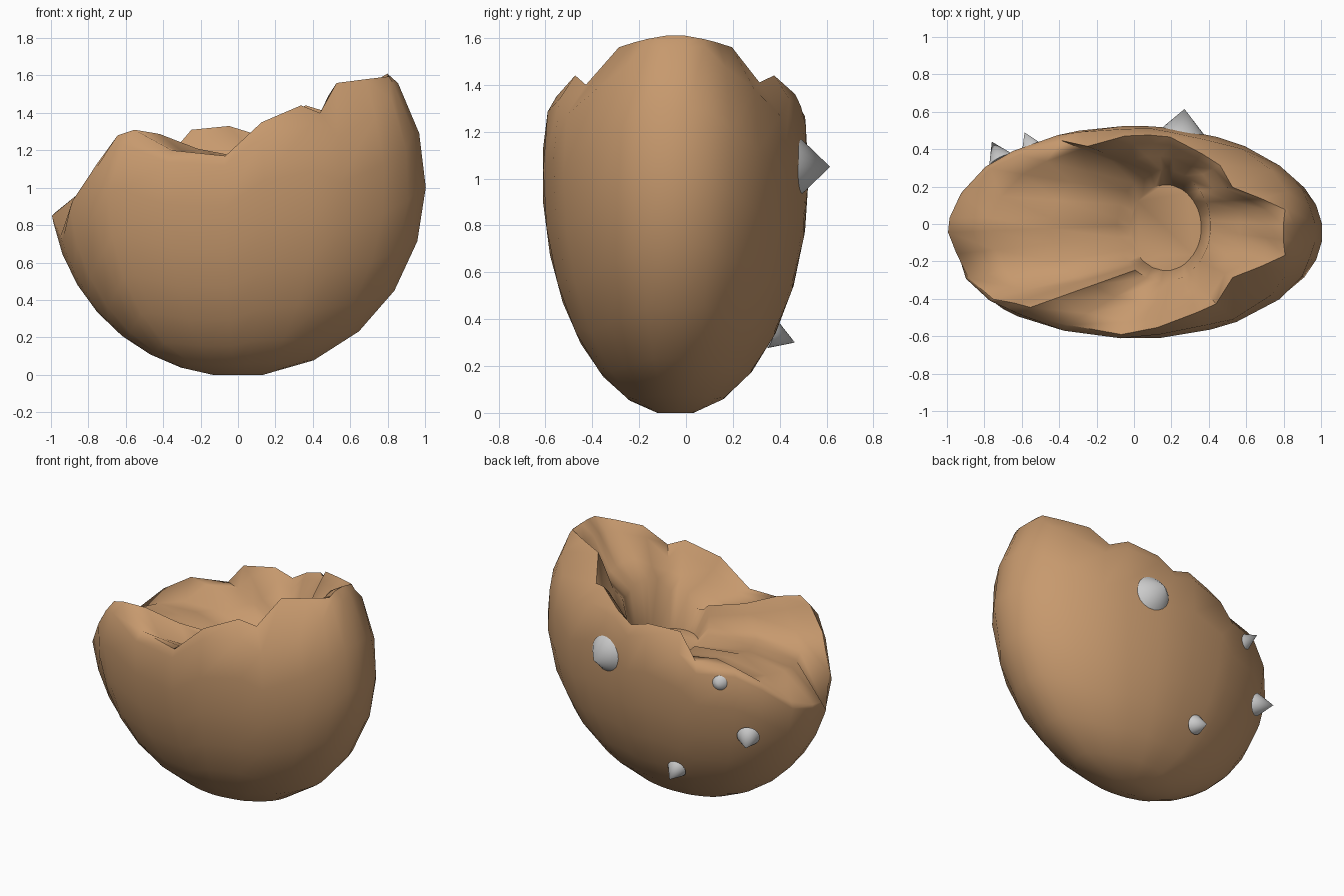
import bpy, bmesh, random
from math import radians, sin, cos, asin
from mathutils import Vector, Matrix

if "Cube" in bpy.data.objects:
    bpy.data.objects.remove(bpy.data.objects["Cube"])

random.seed(4)
CENTRE = Vector((0, -0.045, 1.02))
RADII = Vector((1.008, 0.57, 1.03))

# Broken rim: (longitude in degrees, height, inward bend)
RIM = [(-180, .85, 1), (-168, .74, 1), (-154, .93, .98), (-140, 1.13, .98), (-134, 1.28, .95),
       (-128, 1.31, .93), (-112, 1.20, .95), (-94, 1.17, .97), (-82, 1.35, .95),
       (-66, 1.44, .90), (-57, 1.40, .86), (-39, 1.56, .79), (-25, 1.58, .89),
       (-15, 1.595, 1), (-5, 1.61, .97), (5, 1.61, .97), (15, 1.595, 1),
       (25, 1.58, .89), (39, 1.56, .79), (54, 1.41, .84), (64, 1.44, .90),
       (78, 1.36, .97), (85, 1.29, .95), (93, 1.33, .95), (107, 1.31, .88),
       (114, 1.15, .95), (130, 1.15, .96), (142, 1.06, .97), (158, .91, .98), (172, .86, 1)]


def on_shell(lon, lat):
    return CENTRE + Vector((cos(lat) * cos(lon), cos(lat) * sin(lon), sin(lat))) * RADII


def latitude(z):
    return asin((z - CENTRE.z) / RADII.z)


def finish(obj_name, bm, angle):
    bmesh.ops.recalc_face_normals(bm, faces=bm.faces)
    mesh = bpy.data.meshes.new(obj_name)
    bm.to_mesh(mesh)
    bm.free()
    obj = bpy.data.objects.new(obj_name, mesh)
    bpy.context.collection.objects.link(obj)
    bpy.ops.object.select_all(action='DESELECT')
    obj.select_set(True)
    bpy.context.view_layer.objects.active = obj
    bpy.ops.object.shade_smooth_by_angle(angle=radians(angle))
    return obj


# Shell: ellipsoid bending in to the rim, thick rough lip, sloping shelf and a pit
bm = bmesh.new()
columns = []
STEPS = 7
low = radians(-82.5)
for deg, height, bend in RIM:
    lon = radians(deg)
    top = latitude(height - .03 - (1 - bend) * .7)
    points = [on_shell(lon, low + (top - low) * i / STEPS) for i in range(STEPS + 1)]
    rim = on_shell(lon, latitude(height))
    rim.x *= bend
    rim.y = CENTRE.y + (rim.y - CENTRE.y) * bend
    pit_z = 1.0 + max(0, height - 1.0) * .45
    pit = Vector((.16 + .25 * cos(lon), -.01 + .30 * sin(lon), pit_z + random.uniform(-.03, .03)))
    lip, shelf = rim.lerp(pit, .24), rim.lerp(pit, .6)
    lip.z = rim.z + (pit_z - rim.z) * .2 + random.uniform(-.03, .02)
    shelf.z = rim.z + (pit_z - rim.z) * .7 + random.uniform(-.03, .03)
    if height < 1.1:  # low end swells up behind the rim
        lip.z, shelf.z = 1.03, 1.06
    floor = Vector((.17 + .19 * cos(lon), -.02 + .23 * sin(lon), .95))
    columns.append([bm.verts.new(p) for p in points + [rim, lip, shelf, pit, floor]])
for a, b in zip(columns, columns[1:] + columns[:1]):
    for i in range(len(a) - 1):
        bm.faces.new((a[i], b[i], b[i + 1], a[i + 1]))
bm.faces.new([c[0] for c in reversed(columns)])
bm.faces.new([c[-1] for c in columns])
shell = finish("broken_shell", bm, 65)
brown = bpy.data.materials.new("brown")
brown.diffuse_color = (.57, .32, .155, 1)
brown.use_nodes = True
brown.node_tree.nodes["Principled BSDF"].inputs["Base Color"].default_value = brown.diffuse_color
shell.data.materials.append(brown)


# Spikes: grey cones on the back, from base centre to tip
def spike(obj_name, base, tip, radius):
    base, tip = Vector(base), Vector(tip)
    axis = tip - base
    bm = bmesh.new()
    turn = axis.to_track_quat('Z', 'Y').to_matrix().to_4x4()
    bmesh.ops.create_cone(bm, cap_ends=True, segments=20, radius1=radius, radius2=0,
                          depth=axis.length, matrix=Matrix.Translation((base + tip) / 2) @ turn)
    finish(obj_name, bm, 40)


spike("large_spike", (.255, .48, 1.05), (.27, .615, 1.05), .13)
spike("upper_spike", (-.54, .39, 1.04), (-.585, .49, 1.07), .068)
spike("side_spike", (-.71, .34, .685), (-.76, .44, .655), .072)
spike("lower_spike", (-.19, .37, .335), (-.20, .465, .30), .062)
